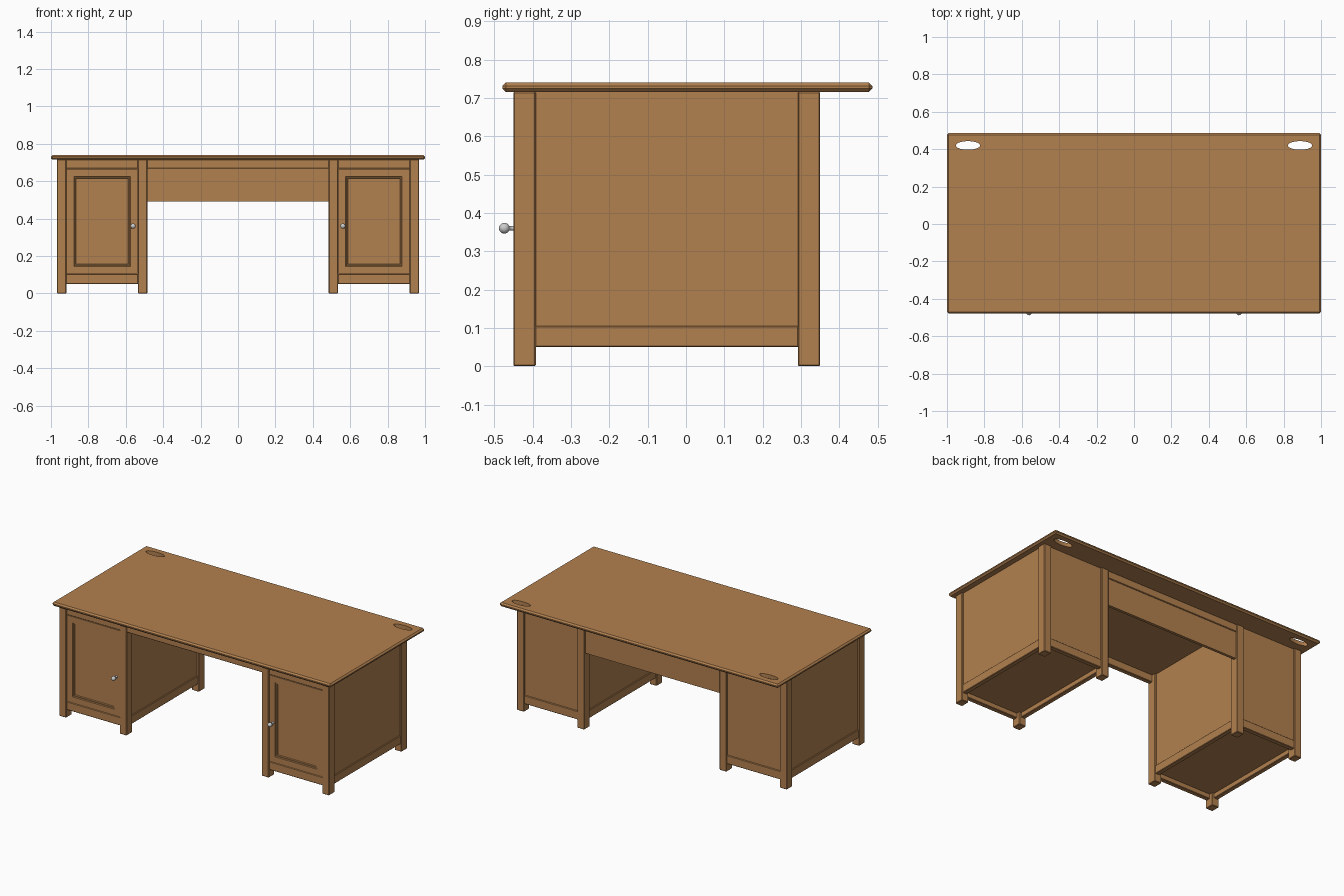
import bpy, bmesh, math
from mathutils import Matrix

if "Cube" in bpy.data.objects:
    bpy.data.objects.remove(bpy.data.objects["Cube"])

wood = bpy.data.materials.new("wood")
wood.diffuse_color = (0.45, 0.22, 0.08, 1)
wood.use_nodes = True
wood.node_tree.nodes["Principled BSDF"].inputs["Base Color"].default_value = wood.diffuse_color


def finish(bm, name, mat=wood):
    bmesh.ops.recalc_face_normals(bm, faces=bm.faces)
    me = bpy.data.meshes.new(name)
    bm.to_mesh(me)
    bm.free()
    ob = bpy.data.objects.new(name, me)
    bpy.context.collection.objects.link(ob)
    if mat:
        me.materials.append(mat)
    return ob


def box_bm(x, y, z):
    """Box from (min, max) pairs; x may be given in either order."""
    x = sorted(x)
    bm = bmesh.new()
    bmesh.ops.create_cube(bm, size=1)
    for v in bm.verts:
        v.co = [r[0] if c < 0 else r[1] for c, r in zip(v.co, (x, y, z))]
    return bm


def box(name, x, y, z, bevel=0.003):
    bm = box_bm(x, y, z)
    if bevel:
        bmesh.ops.bevel(bm, geom=bm.edges[:], offset=bevel, segments=1, affect='EDGES')
    return finish(bm, name)


# Desktop with chamfered edges and two oval cable holes
top = box("desktop", (-1, 1), (-0.479, 0.486), (0.715, 0.74), 0.009)
for s, side in ((-1, "left"), (1, "right")):
    bm = bmesh.new()
    bmesh.ops.create_cone(bm, cap_ends=True, segments=32, radius1=1, radius2=1, depth=0.2,
                          matrix=Matrix.Translation((s * 0.888, 0.42, 0.73)) @ Matrix.Diagonal((0.065, 0.023, 1, 1)))
    cutter = finish(bm, side + "_hole_cutter", None)
    cutter.hide_render = True
    cutter.hide_viewport = True
    cut = top.modifiers.new(side + "_cable_hole", 'BOOLEAN')
    cut.operation = 'DIFFERENCE'
    cut.solver = 'EXACT'
    cut.object = cutter

XI, XO, T = 0.485, 0.968, 0.05           # pedestal inner/outer x, leg width
YF, YB, D = -0.45, 0.35, 0.058           # pedestal front/back y, leg depth
XA, XB = XI + T, XO - T                  # clear span between legs in x
YA, YC = YF + D, YB - D                  # clear span between legs in y
H = 0.716

for s, side in ((-1, "left"), (1, "right")):
    def X(a, b):
        return (s * a, s * b)

    # Legs
    for xn, a in (("inner", XI), ("outer", XO - T)):
        for yn, b in (("front", YF), ("back", YC)):
            box(f"{side}_{xn}_{yn}_leg", X(a, a + T), (b, b + D), (0, H))

    # Side panels with base rails
    for xn, xe, d in (("inner", XI, 1), ("outer", XO, -1)):
        box(f"{side}_{xn}_panel", X(xe + d * 0.012, xe + d * 0.03), (YA - .01, YC + .01), (0.09, H), 0)
        box(f"{side}_{xn}_base_rail", X(xe + d * 0.006, xe + d * 0.036), (YA - .002, YC + .002), (0.05, 0.105))

    # Back panel, front and back rails
    box(f"{side}_back_panel", X(XA - .01, XB + .01), (YB - 0.03, YB - 0.012), (0.09, H), 0)
    box(f"{side}_back_base_rail", X(XA - .002, XB + .002), (YB - 0.036, YB - 0.006), (0.05, 0.105))
    box(f"{side}_front_base_rail", X(XA - .002, XB + .002), (YF + 0.006, YF + 0.036), (0.05, 0.104))
    box(f"{side}_front_top_rail", X(XA - .002, XB + .002), (YF + 0.006, YF + 0.036), (0.667, H))

    # Cabinet floor
    box(f"{side}_cabinet_floor", X(XI + 0.015, XO - 0.015), (YF + 0.015, YB - 0.015), (0.08, 0.098), 0)

    # Door with stepped recessed panel
    bm = box_bm(X(XA + 0.002, XB - 0.002), (YF + 0.006, YF + 0.03), (0.106, 0.665))
    bm.normal_update()
    face = min(bm.faces, key=lambda f: f.calc_center_median().y)
    for thick, depth in ((0.003, 0.0), (0.036, 0.0), (0.003, -0.006), (0.006, 0), (0.003, -0.006)):
        bmesh.ops.inset_region(bm, faces=[face], thickness=thick, depth=depth, use_even_offset=True)
    finish(bm, f"{side}_door")

    # Turned knob
    n = 10
    prof = [(0.009, 0), (0.0065, 0.004), (0.006, 0.018)]
    prof += [(0.014 * math.sin(t), 0.03 - 0.014 * math.cos(t))
             for t in (0.5 + (math.pi - 0.5) * i / n for i in range(n + 1))]
    bm = bmesh.new()
    vs = [bm.verts.new((r, 0, z)) for r, z in prof]
    es = [bm.edges.new(p) for p in zip(vs, vs[1:])]
    bmesh.ops.spin(bm, geom=vs + es, cent=(0, 0, 0), axis=(0, 0, 1), angle=2 * math.pi, steps=20)
    bmesh.ops.remove_doubles(bm, verts=bm.verts, dist=1e-5)
    bmesh.ops.transform(bm, verts=bm.verts, matrix=Matrix.Translation((s * 0.561, YF + 0.006, 0.36))
                        @ Matrix.Rotation(math.pi / 2, 4, 'X'))
    knob = finish(bm, f"{side}_knob", None)
    for p in knob.data.polygons:
        p.use_smooth = True

# Kneehole apron, back rail and modesty panel
box("front_apron", (-XI - .002, XI + .002), (YF + 0.006, YF + 0.036), (0.667, H))
box("back_rail", (-XI - .002, XI + .002), (YB - 0.036, YB - 0.006), (0.667, H))
box("modesty_panel", (-XI - .01, XI + .01), (YB - 0.03, YB - 0.012), (0.492, H), 0)
